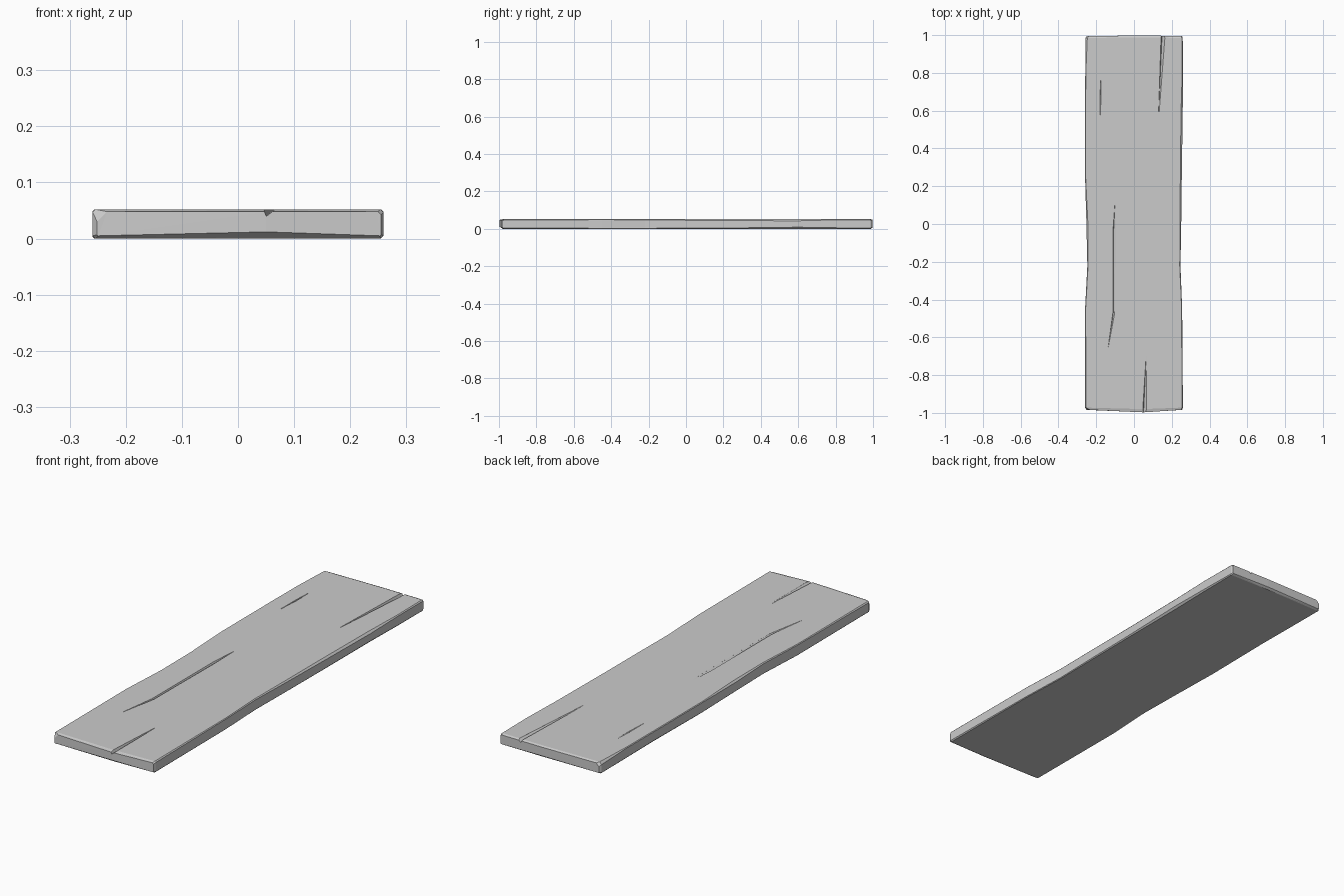
import bpy, bmesh

if "Cube" in bpy.data.objects:
    bpy.data.objects.remove(bpy.data.objects["Cube"])

H = 0.052
MID = 0.05


def new_object(name, bm):
    bmesh.ops.recalc_face_normals(bm, faces=bm.faces)
    mesh = bpy.data.meshes.new(name)
    bm.to_mesh(mesh)
    bm.free()
    ob = bpy.data.objects.new(name, mesh)
    bpy.context.collection.objects.link(ob)
    return ob


def loft(name, rings):
    bm = bmesh.new()
    vs = [[bm.verts.new(p) for p in r] for r in rings]
    n = len(vs[0])
    for a, b in zip(vs, vs[1:]):
        for i in range(n):
            j = (i + 1) % n
            bm.faces.new((a[i], a[j], b[j], b[i]))
    bm.faces.new(vs[0][::-1])
    bm.faces.new(vs[-1])
    bmesh.ops.triangulate(bm, faces=[f for f in bm.faces if len(f.verts) > 3])
    return new_object(name, bm)


def section(y, tip, left, right, base, base_mid, top, cl, cr, cb):
    # chamfered plank outline; tip shifts the middle points along y
    return [
        (left, y, base + cb), (left + cb, y, base), (MID, y + tip, base_mid),
        (right - cb, y, base), (right, y, base + cb), (right, y, top - cr),
        (right - cr, y, top), (MID, y + tip, top), (left + cl, y, top),
        (left, y, top - cl)]


# plank: y, tip, left, right, base, base middle, top, left / right / bottom chamfers
stations = [
    (-0.984, -0.013, -0.251, 0.255, 0.005, 0.012, 0.048, 0.018, 0.006, 0.002),
    (-0.972, -0.008, -0.259, 0.259, 0.000, 0.000, 0.052, 0.005, 0.005, 0.005),
    (-0.45, 0, -0.259, 0.255, 0, 0, H, 0.003, 0.003, 0.003),
    (-0.22, 0, -0.247, 0.246, 0, 0, H, 0.004, 0.004, 0.003),
    (0.00, 0, -0.252, 0.250, 0, 0, H, 0.008, 0.006, 0.004),
    (0.25, 0, -0.259, 0.253, 0, 0, H, 0.003, 0.008, 0.005),
    (0.60, 0, -0.259, 0.258, 0, 0, H, 0.003, 0.009, 0.009),
    (0.80, 0, -0.258, 0.259, 0, 0, H, 0.003, 0.004, 0.006),
    (0.985, 0.003, -0.257, 0.258, 0, 0, H, 0.010, 0.005, 0.004),
    (0.995, 0.003, -0.250, 0.254, 0.005, 0.008, 0.048, 0.014, 0.005, 0.003),
]
plank = loft("plank", [section(*s) for s in stations])

# cracks: V grooves as x, y, width, depth along each path
cracks = {
    "front_crack": [(0.055, -1.02, 0.022, 0.013), (0.065, -0.70, 0.002, 0.001)],
    "back_crack": [(0.155, 1.02, 0.022, 0.013), (0.13, 0.56, 0.002, 0.001)],
    "middle_crack": [(-0.136, -0.65, 0.001, 0.001), (-0.107, -0.47, 0.010, 0.006),
                     (-0.104, -0.03, 0.014, 0.007), (-0.10, 0.11, 0.002, 0.001)],
    "small_crack": [(-0.18, 0.57, 0.002, 0.001), (-0.177, 0.68, 0.007, 0.005),
                    (-0.175, 0.76, 0.002, 0.001)],
}
for name, path in cracks.items():
    path = sorted(path, key=lambda p: p[1])
    cutter = loft(name, [[(x - w / 2, y, H + 0.004), (x - w / 2, y, H - 0.0002),
                          (x - w / 4, y, H - d), (x + w / 2, y, H - 0.0002),
                          (x + w / 2, y, H + 0.004)] for x, y, w, d in path])
    mod = plank.modifiers.new(name, 'BOOLEAN')
    mod.operation = 'DIFFERENCE'
    mod.solver = 'EXACT'
    mod.object = cutter
    bpy.context.view_layer.objects.active = plank
    bpy.ops.object.modifier_apply(modifier=mod.name)
    bpy.data.objects.remove(cutter)
